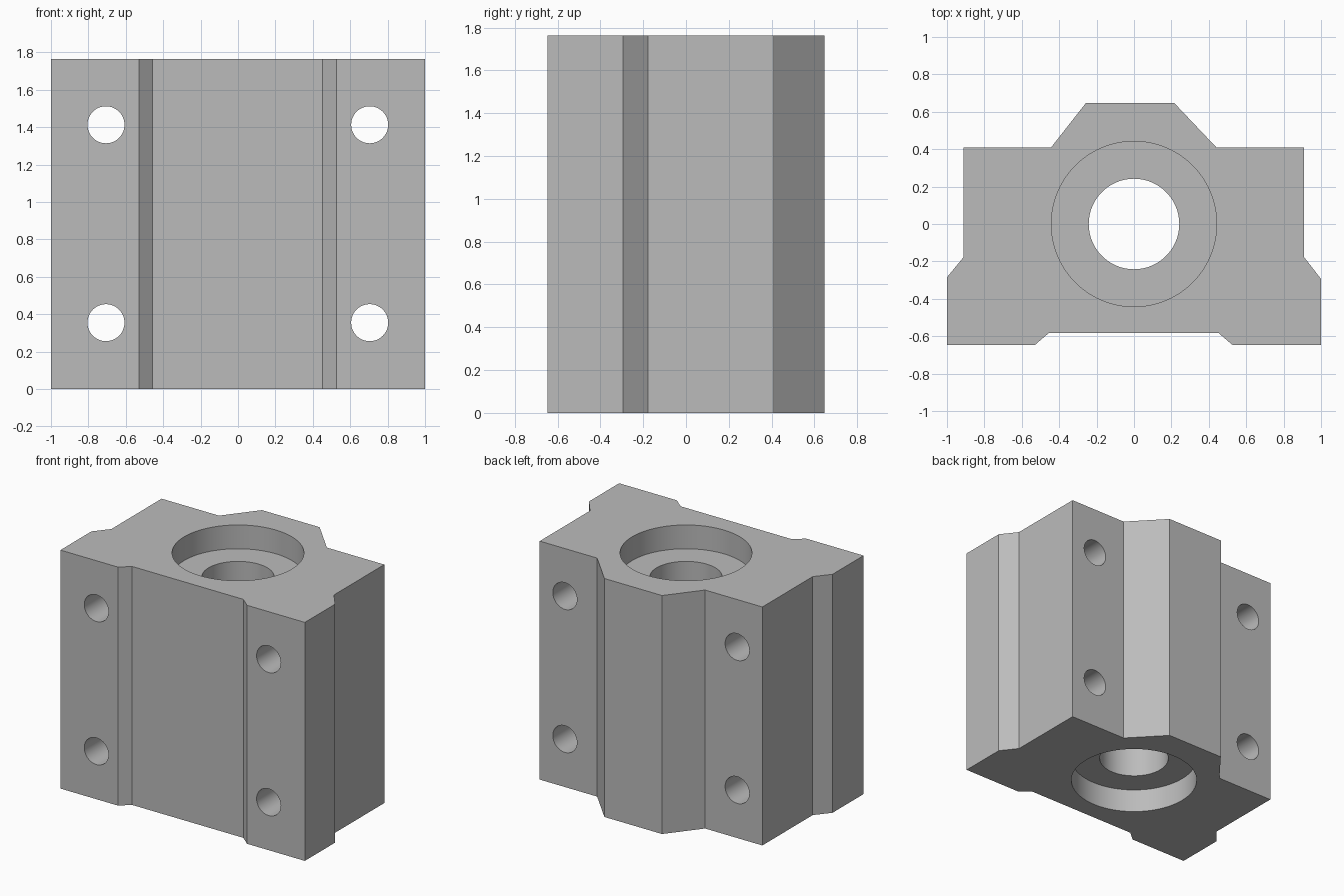
import bpy, bmesh, math
from mathutils import Matrix

if "Cube" in bpy.data.objects:
    bpy.data.objects.remove(bpy.data.objects["Cube"])

HEIGHT = 1.764

metal = bpy.data.materials.new("grey_metal")
metal.use_nodes = True
colour = (0.5, 0.5, 0.5, 1)
metal.diffuse_color = colour
metal.node_tree.nodes["Principled BSDF"].inputs["Base Color"].default_value = colour


def add_object(name, bm):
    bmesh.ops.recalc_face_normals(bm, faces=bm.faces)
    mesh = bpy.data.meshes.new(name)
    bm.to_mesh(mesh)
    bm.free()
    mesh.materials.append(metal)
    obj = bpy.data.objects.new(name, mesh)
    bpy.context.collection.objects.link(obj)
    return obj


def extrude_profile(name, points, height):
    bm = bmesh.new()
    base = bm.faces.new([bm.verts.new((x, y, 0)) for x, y in points])
    top = bmesh.ops.extrude_face_region(bm, geom=[base], use_keep_orig=True)
    verts = [g for g in top["geom"] if isinstance(g, bmesh.types.BMVert)]
    bmesh.ops.translate(bm, verts=verts, vec=(0, 0, height))
    return add_object(name, bm)


def drill(target, radius, depth, location, along_y=False, sides=96):
    """Cut a round hole centred on location through the target."""
    bm = bmesh.new()
    turn = Matrix.Rotation(math.pi / 2, 4, "X") if along_y else Matrix()
    bmesh.ops.create_cone(bm, cap_ends=True, segments=sides, radius1=radius,
                          radius2=radius, depth=depth,
                          matrix=Matrix.Translation(location) @ turn)
    cutter = add_object("hole_cutter", bm)
    cutter.hide_render = True
    mod = target.modifiers.new("hole", "BOOLEAN")
    mod.operation = "DIFFERENCE"
    mod.solver = "EXACT"
    mod.object = cutter
    bpy.context.view_layer.objects.active = target
    bpy.ops.object.modifier_apply(modifier=mod.name)
    bpy.data.objects.remove(cutter)


# Bearing block: extruded section with side steps, rear ridge and front relief
section = [
    (-1, -0.647), (-0.53, -0.647), (-0.457, -0.584), (0.453, -0.584),
    (0.527, -0.647), (1, -0.647), (1, -0.294), (0.91, -0.178),
    (0.91, 0.41), (0.44, 0.41), (0.215, 0.647), (-0.257, 0.647),
    (-0.443, 0.41), (-0.912, 0.41), (-0.912, -0.178), (-1, -0.285),
]
block = extrude_profile("bearing_block", section, HEIGHT)

# Shaft bore with a counterbore at each end
drill(block, 0.242, HEIGHT * 2, (0, 0, HEIGHT / 2))
for z in (0, HEIGHT):
    drill(block, 0.442, 0.352, (0, 0, z))

# Four mounting holes from front to back
for x in (-0.706, 0.704):
    for z in (0.355, 1.413):
        drill(block, 0.099, 2, (x, 0, z), along_y=True, sides=48)

# Smooth hole walls, crisp edges
bpy.ops.object.select_all(action="DESELECT")
block.select_set(True)
bpy.context.view_layer.objects.active = block
bpy.ops.object.shade_smooth_by_angle(angle=math.radians(25))
